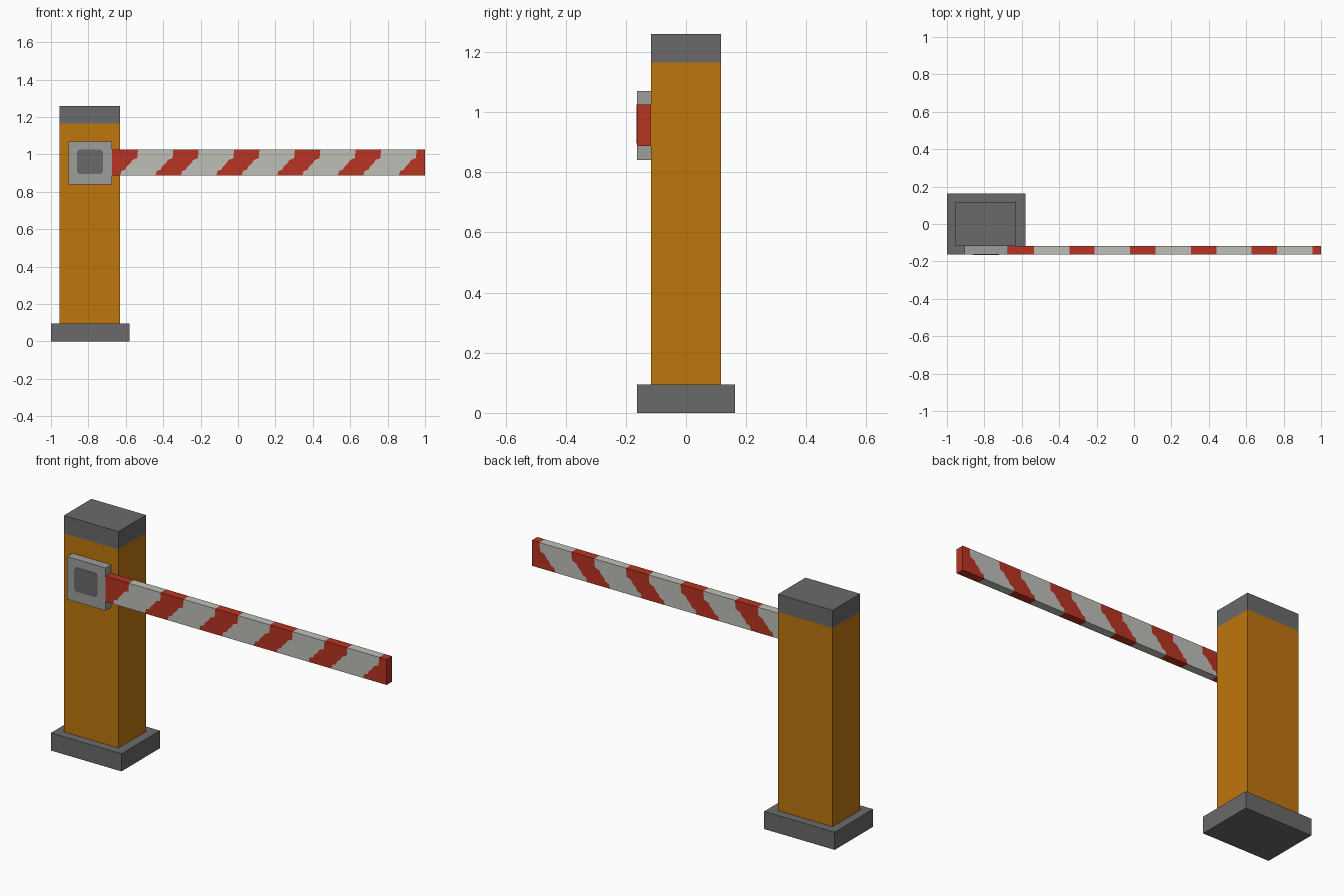
import bpy, bmesh

cube = bpy.data.objects.get("Cube")
if cube:
    bpy.data.objects.remove(cube, do_unlink=True)


def material(name, rgb):
    """Material from 0-255 sRGB values, stored as linear."""
    lin = [(c / 255 / 12.92) if c < 11 else ((c / 255 + 0.055) / 1.055) ** 2.4 for c in rgb]
    mat = bpy.data.materials.new(name)
    mat.use_nodes = True
    mat.diffuse_color = (*lin, 1)
    mat.node_tree.nodes["Principled BSDF"].inputs["Base Color"].default_value = (*lin, 1)
    return mat


ORANGE = material("orange paint", (191, 118, 14))
DARK = material("dark grey", (106, 106, 106))
GREY = material("light grey", (157, 157, 155))
WHITE = material("off white", (191, 191, 185))
RED = material("red paint", (185, 52, 35))


def finish(name, bm, mats):
    bmesh.ops.recalc_face_normals(bm, faces=bm.faces)
    mesh = bpy.data.meshes.new(name)
    bm.to_mesh(mesh)
    bm.free()
    for m in mats:
        mesh.materials.append(m)
    obj = bpy.data.objects.new(name, mesh)
    bpy.context.collection.objects.link(obj)
    return obj


def box_bmesh(x, y, z):
    bm = bmesh.new()
    bmesh.ops.create_cube(bm, size=1)
    for v in bm.verts:
        v.co = [lo + (c + 0.5) * (hi - lo) for c, (lo, hi) in zip(v.co, (x, y, z))]
    return bm


# Base slab
finish("base", box_bmesh((-1, -0.58), (-0.163, 0.163), (0, 0.095)), [DARK])

# Post, cut near the top so the cap band can be dark
CAP_Z = 1.165
bm = box_bmesh((-0.955, -0.63), (-0.117, 0.117), (0.095, 1.26))
bmesh.ops.bisect_plane(bm, geom=bm.verts[:] + bm.edges[:] + bm.faces[:],
                       plane_co=(0, 0, CAP_Z), plane_no=(0, 0, 1))
for f in bm.faces:
    f.material_index = int(f.calc_center_median().z > CAP_Z)
finish("post", bm, [ORANGE, DARK])

# Hinge plate
finish("hinge_plate", box_bmesh((-0.905, -0.675), (-0.163, -0.117), (0.84, 1.07)), [GREY])

# Dark pad with clipped corners on the hinge plate
bm = box_bmesh((-0.861, -0.722), (-0.165, -0.162), (0.896, 1.026))
upright = [e for e in bm.edges if abs(e.verts[0].co.y - e.verts[1].co.y) > 0.001]
bmesh.ops.bevel(bm, geom=upright, offset=0.012, segments=1, affect='EDGES')
finish("hinge_pad", bm, [DARK])

# Barrier arm: columns between S-shaped stripe borders, alternating red and white
ARM_Y = (-0.163, -0.117)
S_CURVE = [(1.025, 0), (0.98, -0.004), (0.97, -0.03), (0.953, -0.04),
           (0.935, -0.06), (0.918, -0.068), (0.912, -0.088), (0.888, -0.095)]  # z, shift
ROWS = len(S_CURVE)
tops = [-0.535]
for k in range(4):
    tops += [-0.346 + 0.325 * k, -0.21 + 0.325 * k]
tops.append(0.955)
borders = [[(-0.675, z) for z, s in S_CURVE]]
borders += [[(t + s, z) for z, s in S_CURVE] for t in tops]
borders.append([(1, z) for z, s in S_CURVE])

bm = bmesh.new()
front, back = [[[bm.verts.new((x, y, z)) for x, z in b] for b in borders] for y in ARM_Y]
for i in range(len(borders) - 1):
    new = []
    for side in (front, back):
        a, b = side[i], side[i + 1]
        new += [bm.faces.new((a[r], b[r], b[r + 1], a[r + 1])) for r in range(ROWS - 1)]
    for r in (0, ROWS - 1):  # top and bottom edges
        new.append(bm.faces.new((front[i][r], front[i + 1][r], back[i + 1][r], back[i][r])))
    for f in new:
        f.material_index = i % 2
for end in (0, -1):
    bm.faces.new(front[end] + back[end][::-1])
finish("barrier_arm", bm, [RED, WHITE])
